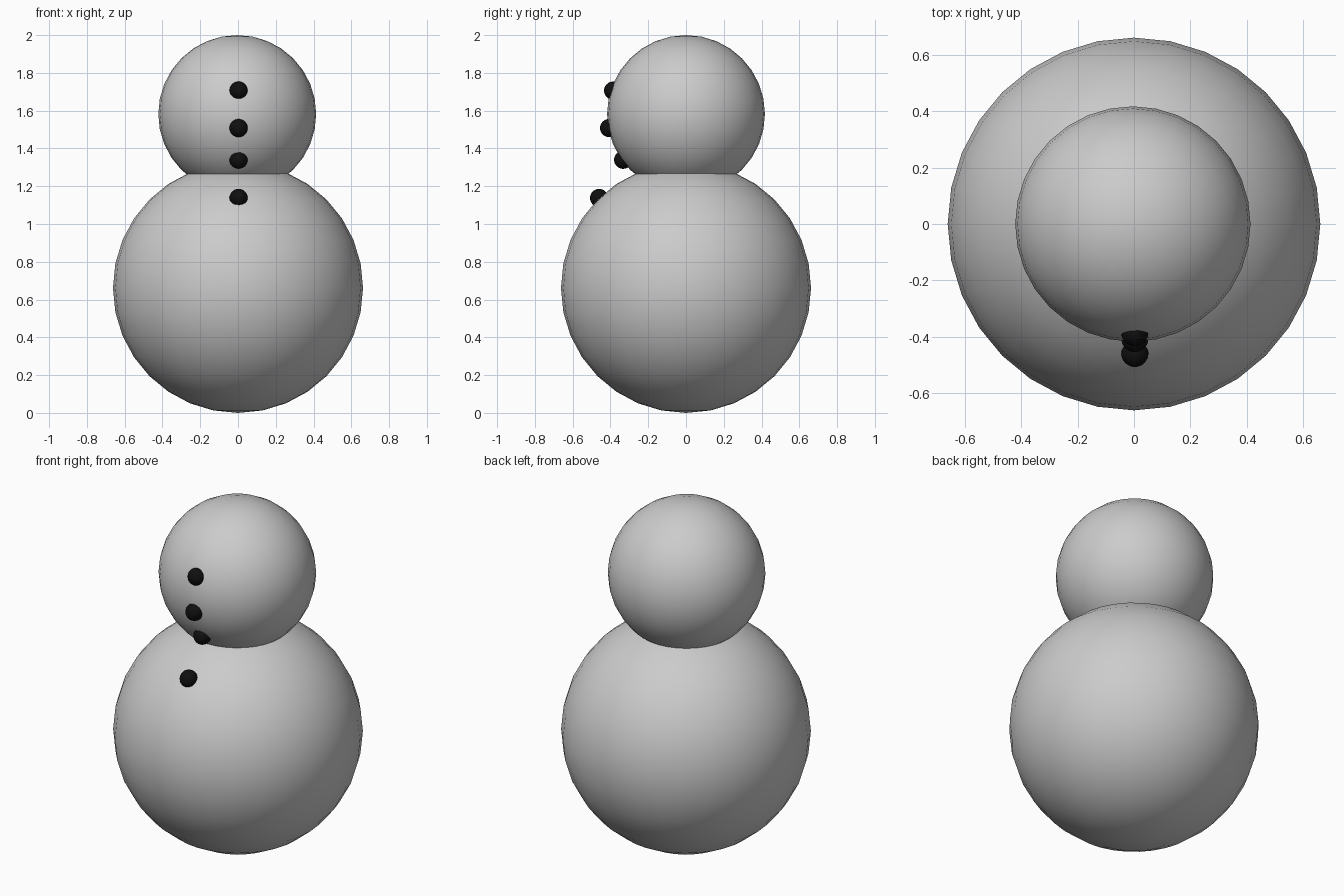
import bpy

if "Cube" in bpy.data.objects:
    bpy.data.objects.remove(bpy.data.objects["Cube"])


def ball(name, radius, location, material=None):
    bpy.ops.mesh.primitive_uv_sphere_add(segments=32, ring_count=16,
                                         radius=radius, location=location)
    obj = bpy.context.object
    obj.name = name
    bpy.ops.object.shade_smooth()
    if material:
        obj.data.materials.append(material)
    return obj


coal = bpy.data.materials.new("coal")
coal.diffuse_color = (0.005, 0.005, 0.005, 1)
coal.use_nodes = True
coal.node_tree.nodes["Principled BSDF"].inputs["Base Color"].default_value = coal.diffuse_color

# Two stacked snowballs
ball("body", 0.662, (0, 0, 0.662))
ball("head", 0.418, (-0.004, 0, 1.582))

# Column of round buttons half sunk into the front
for i, (y, z) in enumerate([(-0.386, 1.706), (-0.407, 1.508),
                            (-0.333, 1.340), (-0.460, 1.138)]):
    ball(f"button_{i + 1}", 0.048, (0.003, y, z), coal)
